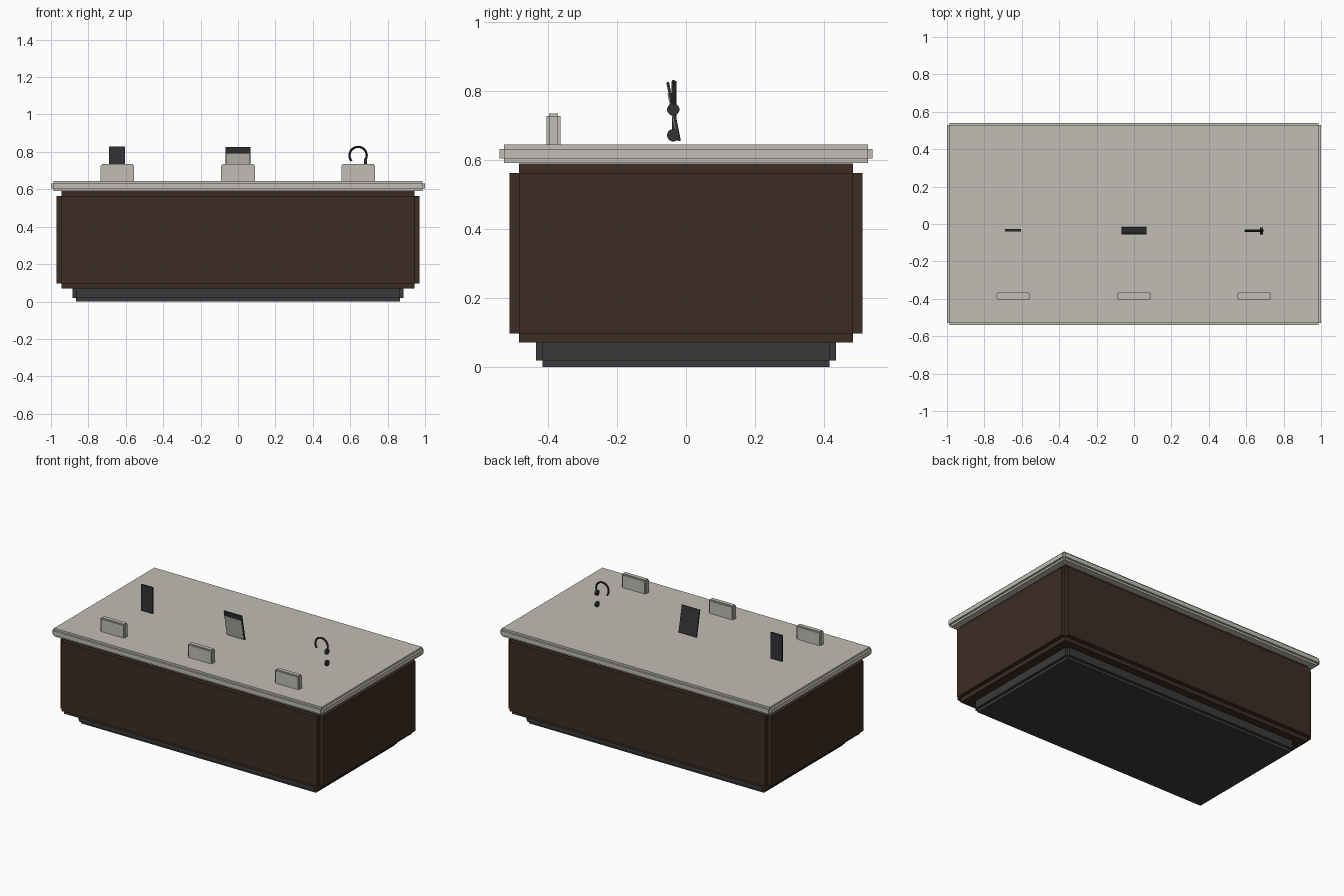
import bpy, bmesh, math
from mathutils import Matrix, Vector

if "Cube" in bpy.data.objects:
    bpy.data.objects.remove(bpy.data.objects["Cube"])


def material(name, rgb):
    m = bpy.data.materials.new(name)
    m.diffuse_color = (*rgb, 1)
    m.use_nodes = True
    m.node_tree.nodes["Principled BSDF"].inputs["Base Color"].default_value = m.diffuse_color
    return m


WOOD = material("dark wood", (0.045, 0.026, 0.017))
STONE = material("pale stone", (0.53, 0.51, 0.46))
PLINTH = material("charcoal", (0.042, 0.042, 0.042))
DEVICE = material("device black", (0.033, 0.034, 0.038))


def finish(name, bm, mat, matrix=None):
    if matrix:
        bm.transform(matrix)
    me = bpy.data.meshes.new(name)
    bm.to_mesh(me)
    bm.free()
    me.materials.append(mat)
    ob = bpy.data.objects.new(name, me)
    bpy.context.collection.objects.link(ob)
    return ob


def add_box(bm, size, centre):
    m = Matrix.Translation(centre) @ Matrix.Diagonal((*size, 1))
    bmesh.ops.create_cube(bm, size=1, matrix=m)


def box(name, size, centre, mat, tilt=0.0):
    bm = bmesh.new()
    add_box(bm, size, (0, 0, 0))
    return finish(name, bm, mat, Matrix.Translation(centre) @ Matrix.Rotation(tilt, 4, 'X'))


def stepped_box(name, size, centre, r, mat):
    """Three overlapping boxes, giving square-notched edges."""
    bm = bmesh.new()
    for axis in range(3):
        s = [v - 2 * r for v in size]
        s[axis] = size[axis]
        # the two remaining axes stay inset by r
        add_box(bm, s, centre)
    return finish(name, bm, mat)


def notched_box(name, size, centre, r, mat):
    """Each box is inset along one axis only on its own end caps."""
    bm = bmesh.new()
    w, d, h = size
    add_box(bm, (w, d - 2 * r, h - 2 * r), centre)
    add_box(bm, (w - 2 * r, d, h - 2 * r), centre)
    add_box(bm, (w - 2 * r, d - 2 * r, h), centre)
    return finish(name, bm, mat)


# Table: plinth, cabinet body and counter top
notched_box("plinth", (1.77, 0.87, 0.09), (0, 0, 0.045), 0.018, PLINTH)
notched_box("cabinet_body", (1.94, 1.024, 0.52), (0, 0, 0.33), 0.027, WOOD)
notched_box("counter_top", (2.0, 1.082, 0.054), (0, 0, 0.618), 0.013, STONE)

# Row of small display blocks
for i, x in enumerate((-0.645, 0.0, 0.643)):
    notched_box(f"display_block_{i + 1}", (0.18, 0.04, 0.10), (x, -0.385, 0.685), 0.007, STONE)

# Upright phone
box("phone", (0.086, 0.013, 0.172), (-0.646, -0.034, 0.743), DEVICE)

# Leaning tablet with its screen plate on the front
TILT = math.radians(11.5)
centre = Vector((0, -0.036, 0.741))
box("tablet", (0.132, 0.008, 0.174), centre, DEVICE, TILT)
rot = Matrix.Rotation(TILT, 3, 'X')
box("tablet_screen", (0.122, 0.004, 0.138), centre + rot @ Vector((0, -0.005, -0.015)), STONE, TILT)

# Headphone band: round tube swept along an arc
cu = bpy.data.curves.new("headphone_band_path", 'CURVE')
cu.dimensions = '3D'
cu.bevel_depth = 0.006
cu.bevel_resolution = 2
cu.use_fill_caps = True
sp = cu.splines.new('POLY')
N = 24
sp.points.add(N)
for i in range(N + 1):
    a = math.radians(-40 + 260 * i / N)
    sp.points[i].co = (0.642 + 0.046 * math.cos(a), -0.036, 0.781 + 0.046 * math.sin(a), 1)
tmp = bpy.data.objects.new("headphone_band_path", cu)
bpy.context.collection.objects.link(tmp)
bpy.context.view_layer.update()
me = bpy.data.meshes.new_from_object(tmp.evaluated_get(bpy.context.evaluated_depsgraph_get()))
bpy.data.objects.remove(tmp)
band = bpy.data.objects.new("headphone_band", me)
bpy.context.collection.objects.link(band)
me.materials.clear()
me.materials.append(DEVICE)
smooth = [band]

# Ear cups: short discs facing sideways
for i, z in enumerate((0.747, 0.672)):
    bm = bmesh.new()
    bmesh.ops.create_cone(bm, cap_ends=True, segments=20, radius1=0.018, radius2=0.018, depth=0.014)
    m = Matrix.Translation((0.682, -0.037, z)) @ Matrix.Rotation(math.pi / 2, 4, 'Y')
    smooth.append(finish(f"ear_cup_{i + 1}", bm, DEVICE, m))

for ob in smooth:
    bpy.ops.object.select_all(action='DESELECT')
    ob.select_set(True)
    bpy.context.view_layer.objects.active = ob
    bpy.ops.object.shade_smooth_by_angle(angle=math.radians(40))
